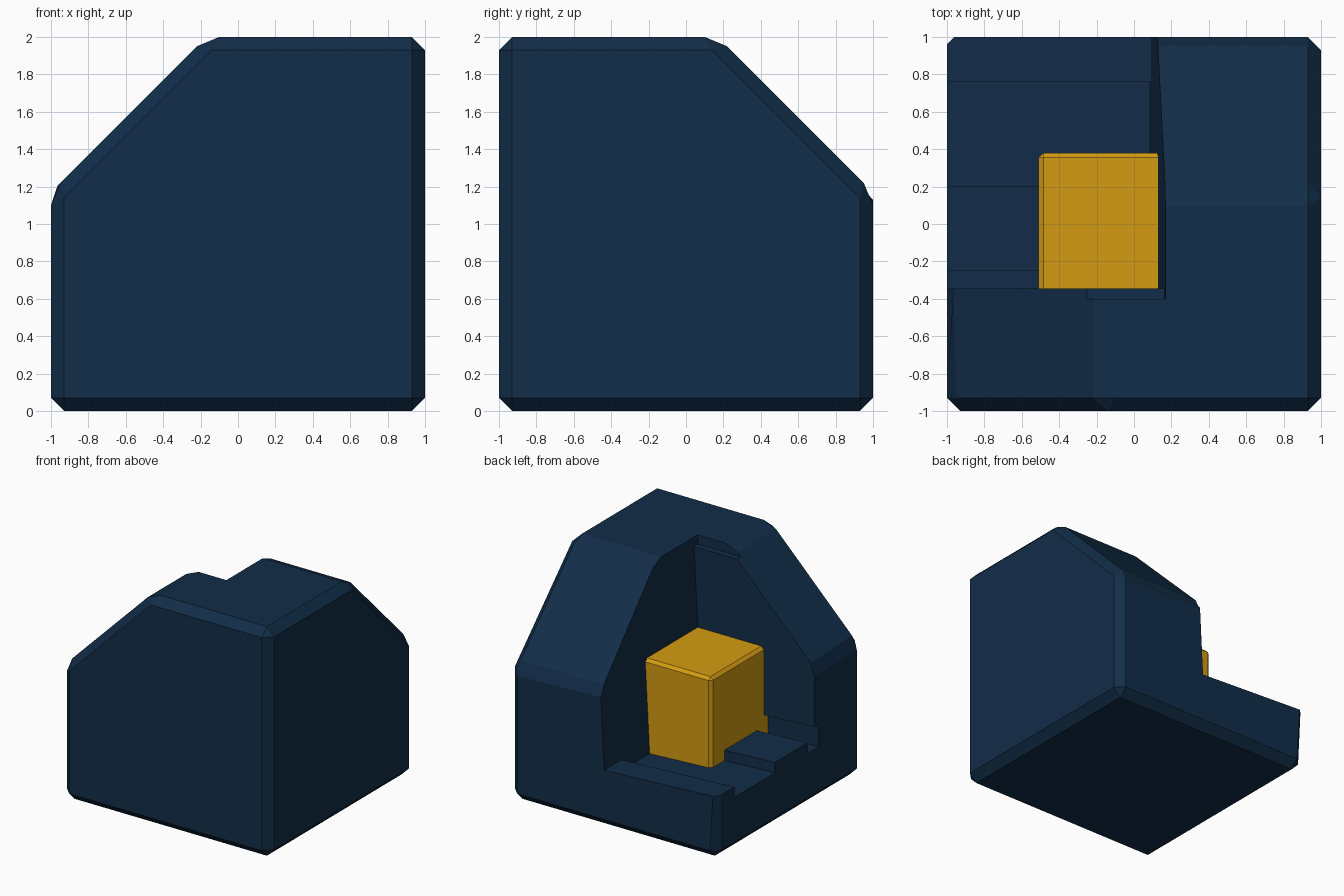
import bpy, bmesh
from mathutils import Vector

if "Cube" in bpy.data.objects:
    bpy.data.objects.remove(bpy.data.objects["Cube"])


def material(name, rgb):
    m = bpy.data.materials.new(name)
    m.diffuse_color = (*rgb, 1)
    m.use_nodes = True
    m.node_tree.nodes["Principled BSDF"].inputs["Base Color"].default_value = m.diffuse_color
    return m


def to_object(bm, name, mat=None):
    bmesh.ops.recalc_face_normals(bm, faces=bm.faces)
    me = bpy.data.meshes.new(name)
    bm.to_mesh(me)
    bm.free()
    ob = bpy.data.objects.new(name, me)
    bpy.context.collection.objects.link(ob)
    if mat:
        me.materials.append(mat)
    return ob


def prism(profile, y0, y1):
    """Extrude an x-z outline along y."""
    bm = bmesh.new()
    f = bm.faces.new([bm.verts.new((x, y0, z)) for x, z in profile])
    ext = bmesh.ops.extrude_face_region(bm, geom=[f])["geom"]
    verts = [v for v in ext if isinstance(v, bmesh.types.BMVert)]
    bmesh.ops.translate(bm, verts=verts, vec=(0, y1 - y0, 0))
    bmesh.ops.recalc_face_normals(bm, faces=bm.faces)
    return bm


def wall_x(z):
    """Inner side wall leans slightly outward."""
    return 0.09 + 0.052 * (z - 0.5)


def cut(target, profile, y0, y1):
    cutter = to_object(prism(profile, y0, y1), "cutter")
    cutter.hide_render = True
    mod = target.modifiers.new("cut", "BOOLEAN")
    mod.operation, mod.solver, mod.object = "DIFFERENCE", "EXACT", cutter
    bpy.context.view_layer.objects.active = target
    bpy.ops.object.modifier_apply(modifier=mod.name)
    bpy.data.objects.remove(cutter)


def recess(z_floor, z_top, tilt_top=0.0, tilt=0.079):
    """Recess outline: floor rises gently to the open left side."""
    return [(wall_x(z_floor), z_floor), (-1.5, z_floor + tilt),
            (-1.5, z_top + tilt_top), (wall_x(z_top), z_top)]


navy = material("navy", (0.006, 0.026, 0.065))
gold = material("gold", (0.65, 0.33, 0.006))

# Outer block: cube with two sloped corners, all edges chamfered
bm = prism([(-1, 0), (1, 0), (1, 2), (-0.17, 2), (-1, 1.17)], -1, 1)
cut_geom = bmesh.ops.bisect_plane(
    bm, geom=bm.verts[:] + bm.edges[:] + bm.faces[:], plane_co=(0, 1, 1.17),
    plane_no=Vector((0, 1, 1)).normalized(), clear_outer=True)["geom_cut"]
bmesh.ops.contextual_create(bm, geom=[e for e in cut_geom if isinstance(e, bmesh.types.BMEdge)])
bmesh.ops.recalc_face_normals(bm, faces=bm.faces)
bmesh.ops.bevel(bm, geom=bm.edges[:], offset=0.07, segments=1, affect="EDGES", clamp_overlap=True)
housing = to_object(bm, "housing", navy)

# Main recess, floor channel, undercut groove, and rabbet along the top
cut(housing, recess(0.5, 2.5), -0.345, 1.5)
cut(housing, recess(0.41, 1.0), 0.2, 0.76)
cut(housing, recess(0.41, 0.6, 0.079), -0.40, -0.25)
cut(housing, recess(1.92, 2.4, 0, 0), -0.40, -0.2)

# Gold block with chamfers on its three exposed edges
bm = prism([(-0.51, 0.4), (wall_x(0.4), 0.4), (wall_x(1.225), 1.225), (-0.51, 1.225)], -0.345, 0.38)


def exposed(e):
    a, b = (v.co for v in e.verts)
    left = max(a.x, b.x) < -0.5
    back = min(a.y, b.y) > 0.37
    top = min(a.z, b.z) > 1.2
    return left + back + top >= 2


bmesh.ops.bevel(bm, geom=[e for e in bm.edges if exposed(e)], offset=0.025, segments=1, affect="EDGES")
to_object(bm, "gold_block", gold)

# Tongue of the gold block sitting in the groove
to_object(prism([(-0.51, 0.43), (0.085, 0.41), (0.09, 0.6), (-0.51, 0.63)], -0.40, -0.3), "gold_tongue", gold)
